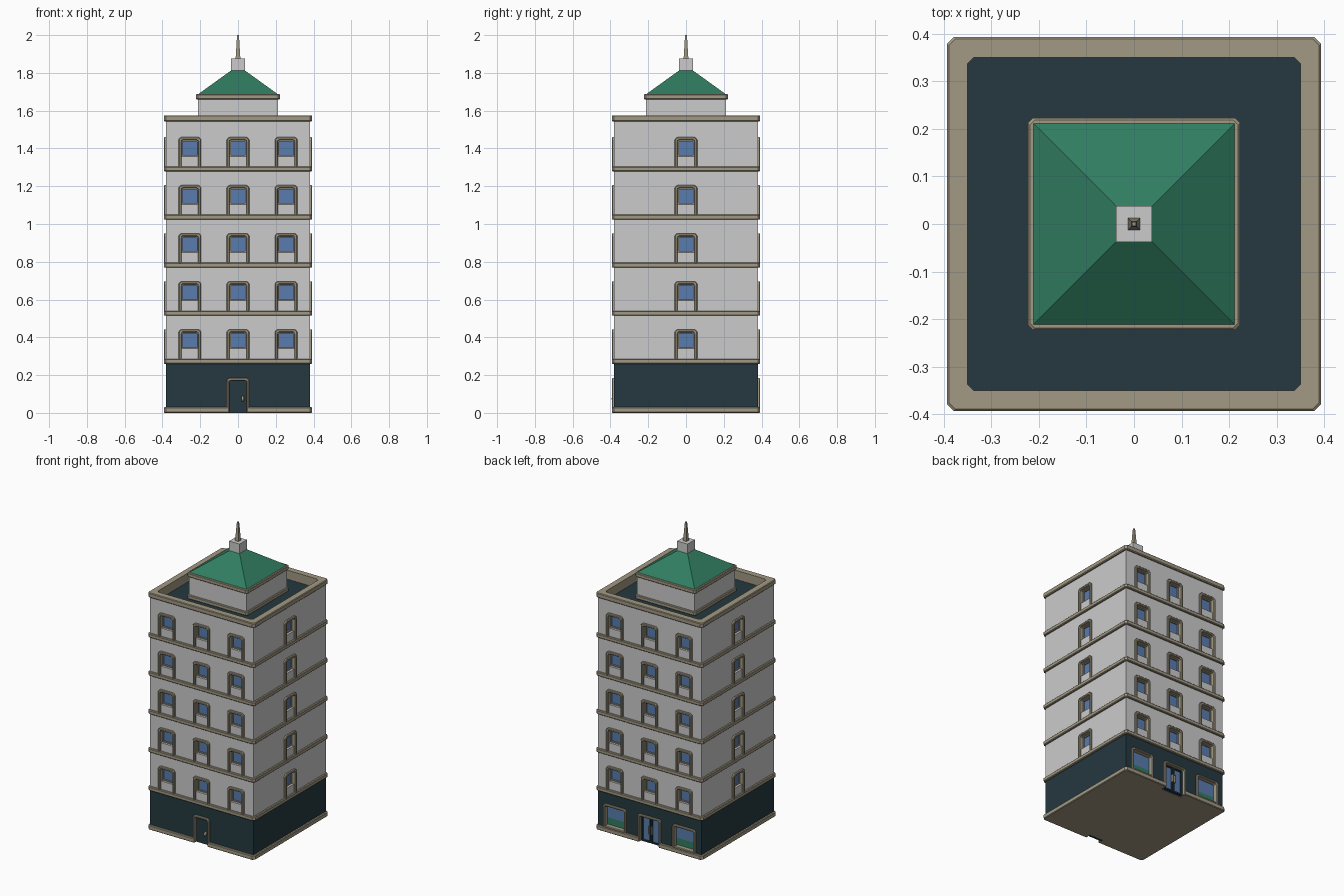
import bpy, bmesh, math
from mathutils import Matrix

if "Cube" in bpy.data.objects:
    bpy.data.objects.remove(bpy.data.objects["Cube"])


def material(name, rgb):
    m = bpy.data.materials.new(name)
    m.diffuse_color = (*rgb, 1)
    m.use_nodes = True
    m.node_tree.nodes["Principled BSDF"].inputs["Base Color"].default_value = m.diffuse_color
    return m


TRIM = material("stone_trim", (0.36, 0.32, 0.23))
TEAL = material("dark_teal", (0.018, 0.04, 0.05))
GREEN = material("roof_green", (0.03, 0.21, 0.12))
GLASS = material("glass_blue", (0.10, 0.20, 0.42))


def finish(name, bm, mat=None, bevel=0):
    bmesh.ops.recalc_face_normals(bm, faces=bm.faces)
    me = bpy.data.meshes.new(name)
    bm.to_mesh(me)
    bm.free()
    ob = bpy.data.objects.new(name, me)
    bpy.context.collection.objects.link(ob)
    if mat:
        me.materials.append(mat)
    if bevel:
        b = ob.modifiers.new("bevel", "BEVEL")
        b.width, b.segments, b.limit_method = bevel, 1, "ANGLE"
    return ob


def loft(name, profile, mat=None, c=0, closed=False):
    """Square tower section: profile of (half width, z), corners chamfered by c."""
    bm = bmesh.new()
    rings = []
    for r, z in profile:
        pts = []
        for k in range(4):
            rot = Matrix.Rotation(k * math.pi / 2, 2)
            for p in ([(r, -r + c), (r, r - c)] if c else [(r, r)]):
                x, y = p
                pts.append((rot[0][0] * x + rot[0][1] * y, rot[1][0] * x + rot[1][1] * y, z))
        rings.append([bm.verts.new(p) for p in pts])
    n = len(rings[0])
    pairs = list(zip(rings, rings[1:])) + ([(rings[-1], rings[0])] if closed else [])
    for a, b in pairs:
        for i in range(n):
            bm.faces.new((a[i], a[(i + 1) % n], b[(i + 1) % n], b[i]))
    if not closed:
        bm.faces.new(rings[0])
        bm.faces.new(rings[-1])
    return finish(name, bm, mat)


def band(name, r, z0, z1, c=0.013, e=0.004):
    return loft(name, [(r - e, z0), (r, z0 + e), (r, z1 - e), (r - e, z1)], TRIM, c)


parts = {}


def prism(part, pts, y0, y1, side):
    """Extrude an (x, z) outline from y0 to y1 on the front, turned to the given side."""
    bm = parts.setdefault(part, bmesh.new()) if part not in parts else parts[part]
    M = Matrix.Rotation(side * math.pi / 2, 3, "Z")
    a, b = ([bm.verts.new(M @ Matrix.Translation((x, y, z)).to_translation()) for x, z in pts]
            for y in (y0, y1))
    n = len(pts)
    bm.faces.new(a)
    bm.faces.new(b[::-1])
    for i in range(n):
        bm.faces.new((a[i], b[i], b[(i + 1) % n], a[(i + 1) % n]))


def box(part, x0, x1, z0, z1, y0, y1, side):
    prism(part, [(x0, z0), (x1, z0), (x1, z1), (x0, z1)], y0, y1, side)


def arch(part, u, w, z0, z1, t, c, y0, y1, side, sill=False):
    def half(w, z1, c):
        return [(u - w, z0), (u - w, z1 - c), (u - w + c, z1),
                (u + w - c, z1), (u + w, z1 - c), (u + w, z0)]
    prism(part, half(w, z1, c) + half(w - t, z1 - t, c * 0.5)[::-1], y0, y1, side)
    if sill:
        box(part, u - w + t, u + w - t, z0, z0 + t, y0, y1, side)


# Upper windows: three on front and back, one on each side
PITCH = 0.2545
for floor in range(5):
    zb = 0.26 + floor * PITCH
    for side in range(4):
        for u in ((-0.255, 0, 0.255) if side % 2 == 0 else (0,)):
            arch("window_surrounds", u, 0.06, zb + 0.02, zb + 0.182, 0.016, 0.012, -0.393, -0.352, side)
            box("window_cutters", u - 0.048, u + 0.048, zb + 0.08, zb + 0.172, -0.5, -0.35, side)
            arch("window_sashes", u, 0.045, zb + 0.08, zb + 0.167, 0.007, 0.002, -0.366, -0.35, side, True)
            box("window_panes", u - 0.04, u + 0.04, zb + 0.083, zb + 0.164, -0.358, -0.35, side)

# Front door
arch("door_surrounds", 0, 0.06, 0, 0.185, 0.014, 0.012, -0.392, -0.355, 0)
box("ground_cutters", -0.05, 0.05, -0.05, 0.175, -0.5, -0.35, 0)
box("front_door", -0.048, 0.048, 0, 0.175, -0.368, -0.35, 0)

# Back double door
arch("door_surrounds", 0, 0.085, 0, 0.185, 0.014, 0.012, -0.392, -0.355, 2)
box("ground_cutters", -0.075, 0.075, -0.05, 0.175, -0.5, -0.35, 2)
for s in (-1, 1):
    arch("double_door_leaves", s * 0.036, 0.035, 0.002, 0.172, 0.009, 0.002, -0.37, -0.35, 2, True)
    box("double_door_panes", s * 0.036 - 0.03, s * 0.036 + 0.03, 0.005, 0.168, -0.36, -0.35, 2)
    box("double_door_handles", s * 0.009 - 0.003, s * 0.009 + 0.003, 0.065, 0.115, -0.382, -0.368, 2)

# Back shop windows with green lower panes
for u in (-0.255, 0.255):
    arch("shop_surrounds", u, 0.085, 0.026, 0.185, 0.014, 0.012, -0.392, -0.352, 2, True)
    box("ground_cutters", u - 0.075, u + 0.075, 0.034, 0.175, -0.5, -0.35, 2)
    box("shop_panes", u - 0.072, u + 0.072, 0.085, 0.175, -0.36, -0.35, 2)
    box("shop_lower_panes", u - 0.072, u + 0.072, 0.034, 0.085, -0.36, -0.35, 2)

LOOK = {"window_surrounds": (TRIM, 0.004), "window_sashes": (TRIM, 0), "window_panes": (GLASS, 0),
        "door_surrounds": (TRIM, 0.004), "front_door": (TEAL, 0), "double_door_leaves": (TEAL, 0),
        "double_door_panes": (GLASS, 0), "double_door_handles": (TRIM, 0),
        "shop_surrounds": (TRIM, 0.004), "shop_panes": (GLASS, 0), "shop_lower_panes": (GREEN, 0)}
objs = {k: finish(k, bm, *LOOK.get(k, (None, 0))) for k, bm in parts.items()}


def cut(ob, cutter):
    m = ob.modifiers.new("openings", "BOOLEAN")
    m.operation, m.solver, m.object = "DIFFERENCE", "EXACT", cutter
    cutter.hide_render = True
    cutter.hide_viewport = True


# Walls
cut(loft("ground_floor", [(0.38, 0.005), (0.38, 0.27)], TEAL), objs["ground_cutters"])
cut(loft("upper_walls", [(0.38, 0.27), (0.38, 1.55), (0.352, 1.55), (0.352, 1.51)]),
    objs["window_cutters"])

# Trim bands
cut(band("base_band", 0.393, 0, 0.03), objs["ground_cutters"])
for floor in range(5):
    zb = 0.26 + floor * PITCH
    band(f"floor_band_{floor + 1}", 0.393, zb, zb + 0.026)
loft("cornice", [(0.37, 1.543), (0.388, 1.543), (0.393, 1.548), (0.393, 1.571), (0.389, 1.575),
                 (0.35, 1.575), (0.35, 1.512), (0.353, 1.512), (0.353, 1.543)], TRIM, 0.013, True)
loft("roof_deck", [(0.351, 1.505), (0.351, 1.515)], TEAL)

# Penthouse and spire
loft("penthouse", [(0.212, 1.51), (0.212, 1.67)])
band("penthouse_base_band", 0.223, 1.515, 1.54, 0.01)
band("penthouse_top_band", 0.223, 1.66, 1.687, 0.01)
loft("pyramid_roof", [(0.214, 1.685), (0.036, 1.813)], GREEN)
loft("spire_block", [(0.038, 1.805), (0.038, 1.875)])
loft("spire", [(0.013, 1.872), (0.011, 1.9), (0.006, 1.985), (0.004, 2.0)], TRIM)

# Front door handle
bm = bmesh.new()
bmesh.ops.create_uvsphere(bm, u_segments=12, v_segments=8, radius=1,
                          matrix=Matrix.LocRotScale((0.025, -0.38, 0.075), None, (0.008, 0.014, 0.015)))
for f in bm.faces:
    f.smooth = True
finish("door_handle", bm, TRIM)
